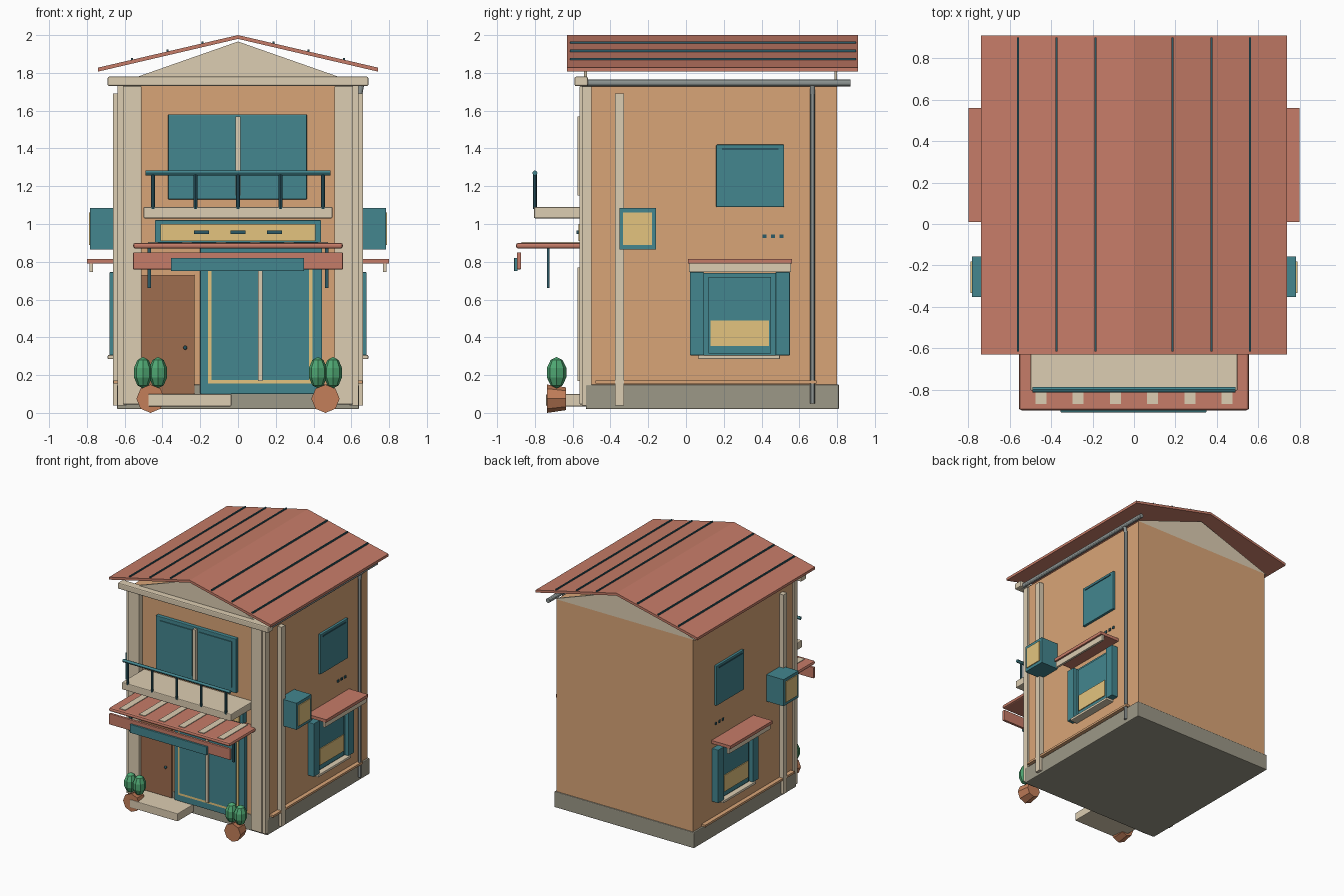
import bpy, math
from mathutils import Vector

if "Cube" in bpy.data.objects:
    bpy.data.objects.remove(bpy.data.objects["Cube"])


def lin(c):
    return c / 12.92 if c <= 0.04045 else ((c + 0.055) / 1.055) ** 2.4


def material(name, code):
    m = bpy.data.materials.new(name)
    m.diffuse_color = [lin(int(code[i:i + 2], 16) / 255) for i in (0, 2, 4)] + [1]
    m.use_nodes = True
    m.node_tree.nodes["Principled BSDF"].inputs["Base Color"].default_value = m.diffuse_color
    return m


WALL = material("wall", "D9A577")
CREAM = material("cream", "DCCDB2")
TEAL = material("teal", "43868F")
DARK = material("dark_teal", "2C5A66")
RED = material("roof_red", "C67C68")
BROWN = material("door_brown", "9F6D4E")
YELLOW = material("warm_yellow", "E3C47E")
STONE = material("stone", "9C9887")
METAL = material("metal", "8D9492")
GREEN = material("leaf", "4FA873")
CLAY = material("clay", "C47F5A")


def mesh_obj(name, verts, faces, mat):
    me = bpy.data.meshes.new(name)
    me.from_pydata(verts, [], faces)
    me.materials.append(mat)
    ob = bpy.data.objects.new(name, me)
    bpy.context.collection.objects.link(ob)
    return ob


def prism(name, profile, y0, y1, mat):
    """Extrude a clockwise x-z profile along y."""
    n = len(profile)
    verts = [(x, y, z) for y in (y0, y1) for x, z in profile]
    faces = [tuple(range(n - 1, -1, -1))[::-1], tuple(range(2 * n - 1, n - 1, -1))]
    faces += [(i, i + n, (i + 1) % n + n, (i + 1) % n) for i in range(n)]
    ob = mesh_obj(name, verts, faces, mat)
    import bmesh
    bm = bmesh.new()
    bm.from_mesh(ob.data)
    bmesh.ops.recalc_face_normals(bm, faces=bm.faces)
    bm.to_mesh(ob.data)
    bm.free()
    return ob


def box(name, x, y, z, mat, bevel=0):
    """Box from (min, max) pairs."""
    x0, x1 = sorted(x)
    ob = prism(name, [(x0, z[0]), (x0, z[1]), (x1, z[1]), (x1, z[0])], *y, mat)
    if bevel:
        b = ob.modifiers.new("bevel", 'BEVEL')
        b.width, b.segments = bevel, 2
    return ob


def rod(name, a, b, r, mat, r2=None, sides=12):
    a, b = Vector(a), Vector(b)
    d = b - a
    bpy.ops.mesh.primitive_cone_add(vertices=sides, radius1=r, radius2=r if r2 is None else r2,
                                    depth=d.length, location=(a + b) / 2,
                                    rotation=d.to_track_quat('Z', 'Y').to_euler())
    ob = bpy.context.object
    ob.name = name
    ob.data.materials.append(mat)
    if sides > 8:
        bpy.ops.object.shade_smooth_by_angle()
    return ob


# Main body
box("plinth", (-.64, .64), (-.53, .81), (.02, .15), STONE, .006)
box("walls", (-.625, .625), (-.52, .8), (.15, 1.74), WALL)
box("front_cornice", (-.69, .69), (-.59, -.52), (1.73, 1.78), CREAM, .008)

# Roof, gables and seams
prism("roof", [(-.74, 1.828), (0, 2), (.74, 1.828), (.74, 1.807), (0, 1.98), (-.74, 1.807)],
      -.63, .91, RED)
for nm, y in (("front_gable", -.54), ("back_gable", .785)):
    prism(nm, [(-.645, 1.74), (0, 1.966), (.645, 1.74)], y, y + .015, CREAM)
for s in (-1, 1):
    for x in (.187, .374, .561):
        z = 2 - .232 * x
        box("roof_seam", (s * (x - .005), s * (x + .005)), (-.615, .9), (z - .005, z + .01), DARK)

# Upper window
box("upper_window_frame", (-.37, .365), (-.55, -.51), (1.13, 1.58), TEAL, .005)
for s in (-1, 1):
    box("upper_window_pane", (s * .03, s * .33), (-.557, -.54), (1.17, 1.55), TEAL)
box("upper_window_mullion", (-.014, .014), (-.575, -.54), (1.15, 1.57), CREAM)

# Balcony
box("balcony_slab", (-.5, .5), (-.805, -.51), (1.03, 1.09), CREAM, .006)
rod("balcony_rail", (-.49, -.8, 1.27), (.49, -.8, 1.27), .013, TEAL)
for i in range(-2, 3):
    rod("balcony_post", (i * .225, -.8, 1.08), (i * .225, -.8, 1.27), .01, DARK, sides=8)

# Transom
box("transom_frame", (-.44, .44), (-.56, -.51), (.9, 1.02), TEAL, .004)
box("transom_panel", (-.41, .41), (-.57, -.55), (.91, 1), YELLOW)
for x in (-.193, 0, .193):
    box("transom_slot", (x - .04, x + .04), (-.58, -.565), (.948, .965), DARK)

# Shop window
box("shop_frame", (-.2, .445), (-.55, -.51), (.1, .88), TEAL, .004)
box("shop_trim", (-.16, .395), (-.557, -.54), (.155, .84), YELLOW)
box("shop_glass", (-.14, .375), (-.563, -.55), (.175, .82), TEAL)
box("shop_mullion", (.107, .13), (-.575, -.55), (.17, .77), CREAM)

# Door and step
box("door", (-.515, -.23), (-.54, -.51), (.1, .73), BROWN, .004)
bpy.ops.mesh.primitive_uv_sphere_add(segments=10, ring_count=6, radius=.011,
                                     location=(-.28, -.547, .345))
bpy.context.object.name = "door_knob"
bpy.context.object.data.materials.append(DARK)
box("door_step", (-.475, -.035), (-.74, -.52), (.035, .1), CREAM, .005)

# Front awning
box("awning_top", (-.555, .555), (-.9, -.52), (.87, .9), RED, .012)
box("awning_valance", (-.555, .555), (-.895, -.873), (.76, .85), RED, .004)
box("sign_board", (-.355, .35), (-.91, -.892), (.75, .82), TEAL, .003)
for i in range(6):
    x = -.45 + i * .18
    box("awning_stripe", (x - .027, x + .027), (-.87, -.55), (.895, .905), CREAM)

# Parts repeated on both sides
for s in (-1, 1):
    def side(name, x0, x1, y, z, mat, bevel=0):
        return box(name, (s * x0, s * x1), y, z, mat, bevel)

    # Pilasters and trims
    side("pilaster", .51, .61, (-.565, -.51), (.045, 1.73), CREAM, .005)
    side("corner_post", .59, .638, (-.55, -.5), (.04, 1.73), CREAM)
    side("side_strip", .62, .663, (-.375, -.327), (.04, 1.69), CREAM)
    side("base_trim", .62, .66, (-.48, .69), (.155, .172), WALL)
    side("awning_strut", .46, .48, (-.737, -.723), (.66, .875), DARK)

    # Light box
    side("light_box", .62, .783, (-.353, -.158), (.865, 1.085), TEAL)
    side("light_box_face", .775, .79, (-.333, -.18), (.89, 1.06), YELLOW)

    # Upper side window and vents
    side("side_upper_window", .61, .645, (.16, .52), (1.09, 1.42), TEAL, .004)
    side("side_window_lintel", .64, .65, (.19, .49), (1.392, 1.402), DARK)
    for y in (.415, .46, .505):
        side("vent_hole", .62, .632, (y - .01, y + .01), (.925, .945), DARK)

    # Lower side window
    side("side_window_back", .61, .645, (.04, .53), (.305, .74), TEAL)
    for y in (.02, .475):
        side("side_shutter", .62, .68, (y, y + .075), (.305, .745), TEAL, .003)
    side("side_window_glass", .64, .655, (.12, .45), (.315, .72), TEAL)
    side("side_window_blind", .64, .662, (.13, .44), (.355, .49), YELLOW)
    side("side_sill", .62, .69, (.065, .497), (.285, .306), CREAM, .005)
    side("side_awning", .61, .8, (.01, .56), (.79, .815), RED)
    side("side_awning_lip", .767, .785, (.015, .557), (.745, .795), CREAM)

    # Planters
    px = s * .463
    rod("planter_pot", (px, -.735, .075), (px, -.635, .075), .075, CLAY, .06, 8)
    for dx in (-.04, .04):
        bpy.ops.mesh.primitive_uv_sphere_add(segments=8, ring_count=5, radius=1,
                                             location=(px + dx, -.685, .213))
        leaf = bpy.context.object
        leaf.name = "planter_bush"
        leaf.scale = (.05, .054, .083)
        leaf.data.materials.append(GREEN)

# Gutter and downpipe on the right side
rod("gutter", (.655, -.56, 1.747), (.655, .87, 1.747), .018, METAL)
rod("downpipe", (.645, .67, .05), (.645, .67, 1.7), .014, METAL)
rod("downpipe_elbow", (.645, .67, 1.69), (.655, .67, 1.745), .014, METAL)
